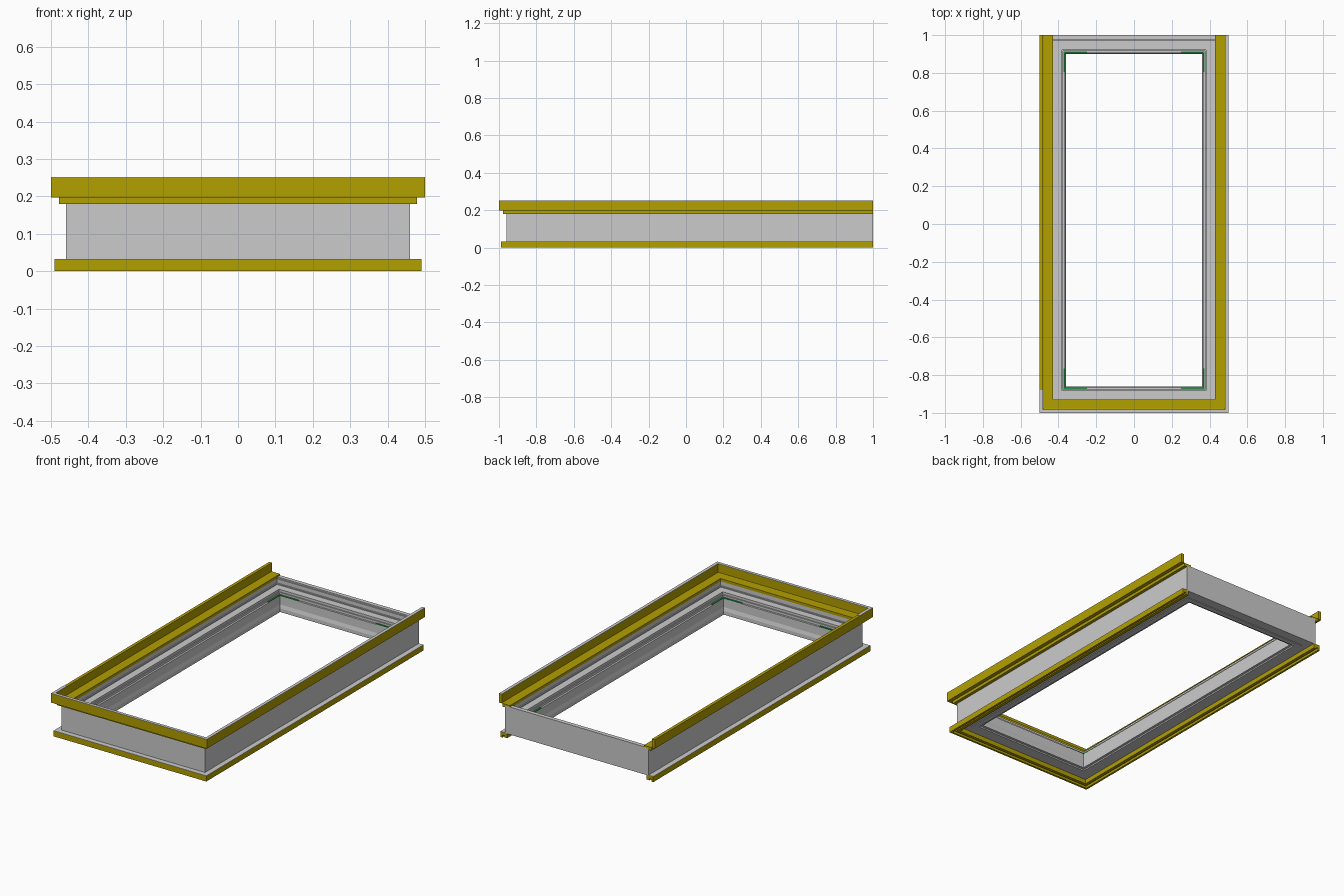
import bpy, bmesh

if "Cube" in bpy.data.objects:
    bpy.data.objects.remove(bpy.data.objects["Cube"])


def material(name, color):
    m = bpy.data.materials.new(name)
    m.diffuse_color = color
    m.use_nodes = True
    m.node_tree.nodes["Principled BSDF"].inputs["Base Color"].default_value = m.diffuse_color
    return m


YELLOW = material("yellow_trim", (0.45, 0.35, 0.0, 1))
GREEN = material("green_clip", (0.02, 0.3, 0.06, 1))

# Outer faces of the wall; profiles are (inset from wall, z)
HX, Y0, Y1 = 0.46, -0.96, 1.0


def finish(name, bm, mat):
    bmesh.ops.recalc_face_normals(bm, faces=bm.faces)
    me = bpy.data.meshes.new(name)
    bm.to_mesh(me)
    bm.free()
    ob = bpy.data.objects.new(name, me)
    bpy.context.collection.objects.link(ob)
    if mat:
        me.materials.append(mat)
    return ob


def sweep(name, profile, closed, mat=None):
    """Sweep a profile round the rectangle, or round three sides (open at the back)."""
    bm = bmesh.new()
    loops = []
    for sx, back in ((-1, True), (-1, False), (1, False), (1, True)):
        loop = []
        for d, z in profile:
            y = (Y1 - d if closed else Y1) if back else Y0 + d
            loop.append(bm.verts.new((sx * (HX - d), y, z)))
        loops.append(loop)
    n = len(profile)
    for i in range(4 if closed else 3):
        a, b = loops[i], loops[(i + 1) % 4]
        for j in range(n):
            k = (j + 1) % n
            bm.faces.new((a[j], b[j], b[k], a[k]))
    if not closed:
        bm.faces.new(loops[0])
        bm.faces.new(loops[3])
    return finish(name, bm, mat)


def rect(d0, d1, z0, z1):
    return [(d0, z0), (d1, z0), (d1, z1), (d0, z1)]


def box(name, x0, x1, y0, y1, z0, z1, mat=None):
    bm = bmesh.new()
    bmesh.ops.create_cube(bm, size=1)
    for v in bm.verts:
        v.co = ((x0 + x1) / 2 + v.co.x * (x1 - x0),
                (y0 + y1) / 2 + v.co.y * (y1 - y0),
                (z0 + z1) / 2 + v.co.z * (z1 - z0))
    return finish(name, bm, mat)


# Stepped frame running round all four sides
sweep("stepped_frame", [
    (0, 0.03), (0, 0.19), (0.024, 0.19), (0.024, 0.182), (0.03, 0.182),
    (0.03, 0.158), (0.036, 0.158), (0.036, 0.152), (0.078, 0.152),
    (0.078, 0.138), (0.084, 0.138), (0.084, 0.124), (0.095, 0.124),
    (0.095, 0.075), (0.100, 0.055), (0.100, 0.034), (0.085, 0.034),
    (0.085, 0.026), (0.055, 0.026), (0.055, 0.03)], True)

# Top trim: upright lip and lower ledge in one angle, open at the back
sweep("top_trim", [
    (-0.04, 0.197), (-0.018, 0.197), (-0.018, 0.18), (0.03, 0.18),
    (0.03, 0.198), (-0.018, 0.198), (-0.022, 0.20), (-0.022, 0.249),
    (-0.04, 0.249)], False, YELLOW)

# Bottom trim: hanging lip with a recessed flange
sweep("bottom_trim", [
    (-0.03, 0), (-0.018, 0), (-0.018, 0.014), (-0.006, 0.014),
    (-0.006, 0.004), (0.012, 0.004), (0.012, 0.031), (-0.03, 0.031)],
    False, YELLOW)

# Grey capping on the trims
sweep("bottom_trim_cap", rect(-0.03, 0.0, 0.031, 0.033), False)
box("top_cap_front", -0.5, 0.5, -1, -0.982, 0.249, 0.251)
box("top_cap_right", 0.482, 0.5, -0.982, 1, 0.249, 0.251)
box("top_cap_left", -0.5, -0.482, -0.982, -0.88, 0.249, 0.251)

# Green corner clips on the inner ledge
for sx, side in ((-1, "left"), (1, "right")):
    for end, y, s in (("front", Y0 + 0.095, 1), ("back", Y1 - 0.095, -1)):
        xs = sorted((sx * 0.365, sx * 0.374))
        ys = sorted((y - s * 0.009, y + s * 0.10))
        box(f"clip_long_{side}_{end}", *xs, *ys, 0.122, 0.129, GREEN)
        xs = sorted((sx * 0.374, sx * 0.25))
        ys = sorted((y, y - s * 0.009))
        box(f"clip_short_{side}_{end}", *xs, *ys, 0.122, 0.128, GREEN)
